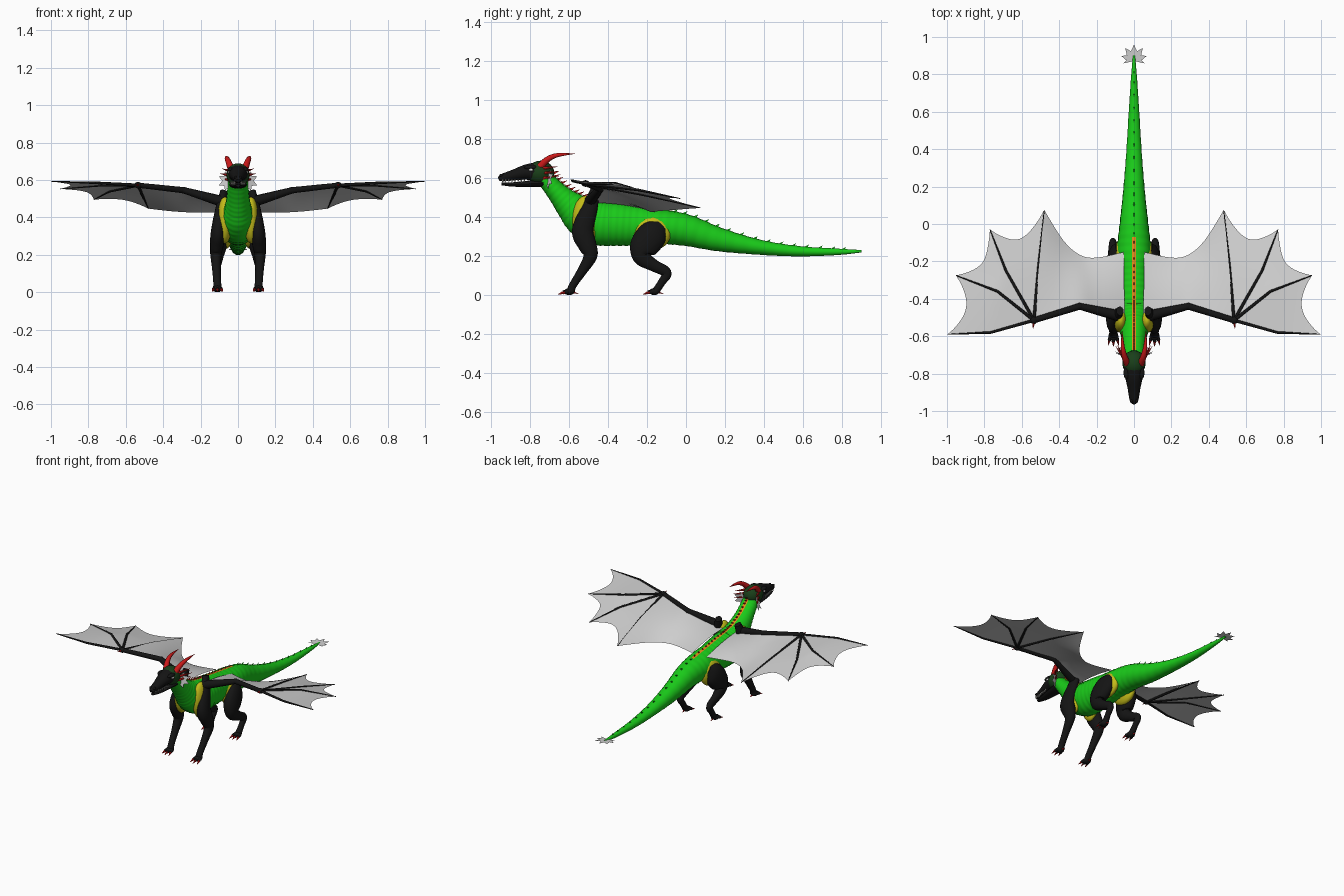
import bpy, bmesh, math
from mathutils import Vector as V, Matrix

if "Cube" in bpy.data.objects:
    bpy.data.objects.remove(bpy.data.objects["Cube"])


def material(name, rgb):
    m = bpy.data.materials.new(name)
    m.use_nodes = True
    m.diffuse_color = (*rgb, 1)
    m.node_tree.nodes["Principled BSDF"].inputs["Base Color"].default_value = (*rgb, 1)
    return m


GREEN = material("bright green", (.01, .6, .01))
DARK = material("dark green", (.01, .05, .01))
BLACK = material("black", (.007, .007, .007))
RED = material("red", (.6, .01, .01))
YELLOW = material("yellow", (.55, .5, .01))
ORANGE = material("orange", (.75, .25, .01))
GREY = material("membrane grey", (.62, .62, .62))
WHITE = material("tooth white", (.85, .85, .8))


def finish(name, bm, mat, mirror=False, solid=True):
    """Turn a bmesh into an object, with a mirrored twin if asked."""
    for right in ((False, True) if mirror else (False,)):
        if right:
            bmesh.ops.scale(bm, vec=(-1, 1, 1), verts=bm.verts)
            bmesh.ops.reverse_faces(bm, faces=bm.faces)
        elif solid:
            bmesh.ops.recalc_face_normals(bm, faces=bm.faces)
        full = ("right_" if right else "left_") + name if mirror else name
        me = bpy.data.meshes.new(full)
        bm.to_mesh(me)
        me.materials.append(mat)
        me.polygons.foreach_set("use_smooth", [True] * len(me.polygons))
        me.set_sharp_from_angle(angle=math.radians(50))
        bpy.context.collection.objects.link(bpy.data.objects.new(full, me))
    bm.free()


def spline(pts, steps):
    """Smooth curve through points of any dimension."""
    pts = [V(p) for p in pts]
    out = []
    for i in range(len(pts) - 1):
        a, b, c, d = pts[max(i - 1, 0)], pts[i], pts[i + 1], pts[min(i + 2, len(pts) - 1)]
        for k in range(steps):
            t = k / steps
            out.append(b + (c - a) * (t / 2) + (a * 2 - b * 5 + c * 4 - d) * (t * t / 2)
                       + (b * 3 - a - c * 3 + d) * (t ** 3 / 2))
    return out + [pts[-1]]


def frames(path, ref):
    """Centre, side, up and the two radii at every step of a path."""
    for i, p in enumerate(path):
        t = V(path[min(i + 1, len(path) - 1)][:3]) - V(path[max(i - 1, 0)][:3])
        t.normalize()
        side = (ref - t * ref.dot(t)).normalized()
        yield V(p[:3]), side, side.cross(t), p[3], p[4]


def tube(bm, pts, steps=4, sides=10, ref=V((1, 0, 0)), rib=0):
    """Elliptical limb; each point is x, y, z, side radius, depth radius."""
    rings = []
    for i, (c, s, u, ra, rb) in enumerate(frames(spline(pts, steps), ref)):
        k = 1 + rib * (i % 4)
        angles = [math.tau * j / sides for j in range(sides)]
        rings.append([bm.verts.new(c + (s * math.cos(a) * ra + u * math.sin(a) * rb) * k) for a in angles])
    for a, b in zip(rings, rings[1:]):
        for j in range(sides):
            n = (j + 1) % sides
            bm.faces.new((a[j], a[n], b[n], b[j]))
    bm.faces.new(rings[0])
    bm.faces.new(rings[-1])


def spike(bm, base, tip, r, flat=1):
    tube(bm, [(*base, r * flat, r), (*tip, r * flat / 20, r / 20)], 1, 6, V((1, .01, .02)))


def ball(bm, centre, radii):
    m = Matrix.Translation(centre) @ Matrix.Diagonal((*radii, 1))
    bmesh.ops.create_uvsphere(bm, u_segments=20, v_segments=12, radius=1, matrix=m)


def sheet(bm, rows):
    grid = [[bm.verts.new(p) for p in row] for row in rows]
    for a, b in zip(grid, grid[1:]):
        for j in range(len(a) - 1):
            bm.faces.new((a[j], a[j + 1], b[j + 1], b[j]))


def along(line, t):
    """Point at fraction t of a polyline."""
    f = min(max(t, 0), 1) * (len(line) - 1)
    i = min(int(f), len(line) - 2)
    return V(line[i]).lerp(V(line[i + 1]), f - i)


# Neck, trunk and tail as one ribbed body
BODY = [(0, y, z, a, b) for y, z, a, b in (
    (-.73, .61, .05, .045), (-.70, .572, .055, .045), (-.645, .51, .06, .057), (-.59, .455, .07, .078),
    (-.53, .405, .088, .102), (-.45, .37, .1, .112), (-.35, .362, .096, .108), (-.25, .355, .088, .1),
    (-.13, .35, .09, .088), (0, .333, .076, .08), (.17, .285, .058, .06), (.38, .245, .041, .038),
    (.58, .225, .029, .026), (.78, .222, .016, .016), (.9, .225, .006, .006))]
bm = bmesh.new()
tube(bm, BODY, 12, 20, rib=.008)
finish("body", bm, GREEN)

# Back stripe and row of crest spikes
top = [(c + u * (b * 1.02), u, b) for c, s, u, a, b in frames(spline(BODY, 12), V((1, 0, 0)))]
bm = bmesh.new()
sheet(bm, [[p + u * .004 + V((x, 0, -abs(x) / 4)) for x in (-.011, 0, .011)]
           for p, u, b in top if -.68 < p.y < -.06])
finish("back_stripe", bm, ORANGE, solid=False)
crest, ridge = bmesh.new(), bmesh.new()
for p, u, b in top[6:-8:4]:
    red = p.y < -.06
    spike(crest if red else ridge, p - u * .004, p + u * (.018 if red else .01) + V((0, .014, 0)), .008, .6)
finish("crest_spikes", crest, RED)
finish("tail_spikes", ridge, GREEN)


def fan(bm, centre, out, across, tips, length):
    """Spiky webbed fan with notches between its tips."""
    c, rim = bm.verts.new(centre), []
    for i in range(tips * 2 - 1):
        a = math.pi * (i / (tips * 2 - 2) - .5) * 1.15
        r = length * (1 if i % 2 == 0 else .62) * (.72 + .28 * math.cos(a))
        rim.append(bm.verts.new(V(centre) + (V(out) * math.cos(a) + V(across) * math.sin(a)) * r))
    for a, b in zip(rim, rim[1:]):
        bm.faces.new((c, a, b))


bm = bmesh.new()
fan(bm, (0, .872, .227), (0, 1, .04), (1, 0, 0), 7, .088)
finish("tail_fan", bm, GREY, solid=False)
bm = bmesh.new()
fan(bm, (.045, -.71, .595), (.9, .4, 0), (0, .15, 1), 6, .07)
finish("cheek_frill", bm, GREY, True, False)

# Head
bm = bmesh.new()
ball(bm, (0, -.745, .627), (.062, .07, .062))
finish("skull", bm, DARK)
bm = bmesh.new()
tube(bm, [(0, -.77, .632, .055, .05), (0, -.82, .63, .047, .04), (0, -.88, .616, .034, .029),
          (0, -.94, .602, .024, .02), (0, -.96, .594, .012, .01)], sides=14)
for x in (-1, 1):
    ball(bm, (x * .04, -.795, .655), (.016, .035, .012))
    ball(bm, (x * .014, -.945, .614), (.008, .012, .008))
finish("snout", bm, BLACK)
bm = bmesh.new()
tube(bm, [(0, -.73, .575, .048, .022), (0, -.82, .57, .038, .015), (0, -.89, .567, .026, .011),
          (0, -.945, .57, .012, .007)], sides=12)
finish("lower_jaw", bm, BLACK)
bm = bmesh.new()
for i in range(8):
    y = -.94 + i * .016
    x = .017 + i * .0028
    spike(bm, (x, y, .592), (x, y, .575), .005)
finish("teeth", bm, WHITE, True)
bm = bmesh.new()
ball(bm, (.05, -.795, .642), (.006, .011, .007))
finish("eye", bm, WHITE, True)

# Horns and the smaller spikes behind the cheeks
bm = bmesh.new()
tube(bm, [(.036, -.745, .66, .02, .02), (.05, -.71, .695, .016, .016), (.06, -.66, .717, .011, .011),
          (.064, -.57, .725, .001, .001)], 6)
for z, x in ((.66, .085), (.635, .1), (.61, .09)):
    spike(bm, (.048, -.73, z - .01), (x, -.65, z), .009)
finish("horns", bm, RED, True)

# Yellow borders where the limbs meet the trunk
bm = bmesh.new()
ball(bm, (.07, -.515, .385), (.041, .068, .125))
ball(bm, (.068, -.175, .315), (.04, .098, .085))
finish("limb_border", bm, YELLOW, True)

# Legs
LEGS = {
    "front": [(.075, -.465, .54, .02, .025), (.094, -.495, .44, .028, .042), (.106, -.53, .33, .038, .056),
              (.113, -.505, .255, .037, .048), (.118, -.49, .2, .03, .036), (.115, -.535, .12, .023, .025),
              (.111, -.58, .05, .021, .02), (.11, -.59, .02, .024, .022)],
    "hind": [(.08, -.125, .355, .02, .035), (.094, -.165, .315, .04, .075), (.105, -.215, .25, .045, .075),
             (.112, -.225, .195, .036, .048), (.114, -.165, .152, .026, .032), (.113, -.1, .115, .02, .027),
             (.112, -.125, .065, .018, .02), (.11, -.155, .02, .022, .02)]}
for name, pts in LEGS.items():
    leg, claws = bmesh.new(), bmesh.new()
    tube(leg, pts, 5, 14)
    y = pts[-1][1]
    ball(leg, (.11, y - .008, .018), (.026, .026, .018))
    for d in (-1, 0, 1):
        end = (.11 + d * .022, y - .04 + abs(d) * .008, .014)
        tube(leg, [(.11 + d * .012, y, .022, .012, .012), (*end, .009, .01)], 1, 8)
        spike(claws, end, (end[0] + d * .006, end[1] - .028, .003), .008)
    spike(claws, (.11, y + .012, .015), (.11, y + .04, .006), .007)
    finish(name + "_leg", leg, BLACK, True)
    finish(name + "_claws", claws, RED, True)

# Wing bones: arm, then four fingers spreading from the wrist
SHOULDER, ELBOW, WRIST = (.085, -.49, .485), (.29, -.44, .545), (.535, -.515, .572)
FINGERS = [[WRIST, (.765, -.58, .585), (.997, -.59, .592)],
           [WRIST, (.73, -.36, .572), (.952, -.275, .552)],
           [WRIST, (.685, -.25, .54), (.77, -.03, .495)],
           [WRIST, (.51, -.22, .515), (.48, .075, .447)]]
bm = bmesh.new()
up = V((.1, .2, 1))
tube(bm, [(*SHOULDER, .03, .03), (*ELBOW, .017, .018)], 4, 10, up)
tube(bm, [(*ELBOW, .017, .018), (*WRIST, .014, .016)], 4, 10, up)
ball(bm, ELBOW, (.019, .019, .018))
ball(bm, WRIST, (.02, .02, .017))
for f in FINGERS:
    for a, b, r, q in ((f[0], f[1], .009, .007), (f[1], f[2], .007, .002)):
        tube(bm, [(*a, r, r), (*b, q, q)], 1, 8, up)
finish("wing_bones", bm, BLACK, True)
bm = bmesh.new()
spike(bm, WRIST, (.54, -.56, .575), .011)
finish("wing_claw", bm, RED, True)

# Wing membrane: scalloped panels between fingers, and one from arm to body
bm = bmesh.new()
N = 12
for f, g, cut in zip(FINGERS, FINGERS[1:], (.17, .17, .2)):
    rows = []
    for i in range(N + 1):
        s = i / N
        reach = 1 - cut * math.sin(math.pi * s) ** .8
        rows.append([along(f, reach * k / N).lerp(along(g, reach * k / N), s) for k in range(N + 1)])
    sheet(bm, rows)
lead = spline([WRIST, (.41, -.478, .558), ELBOW, (.19, -.465, .515), (.05, -.5, .475)], 4)
trail = spline([FINGERS[-1][-1], (.38, -.085, .435), (.29, -.165, .428), (.2, -.18, .425), (.055, -.15, .425)], 4)
sheet(bm, [[a.lerp(b, k / N) + V((0, 0, .012 * math.sin(math.pi * k / N))) for k in range(N + 1)]
           for a, b in zip(lead, trail)])
finish("wing_membrane", bm, GREY, True, False)
